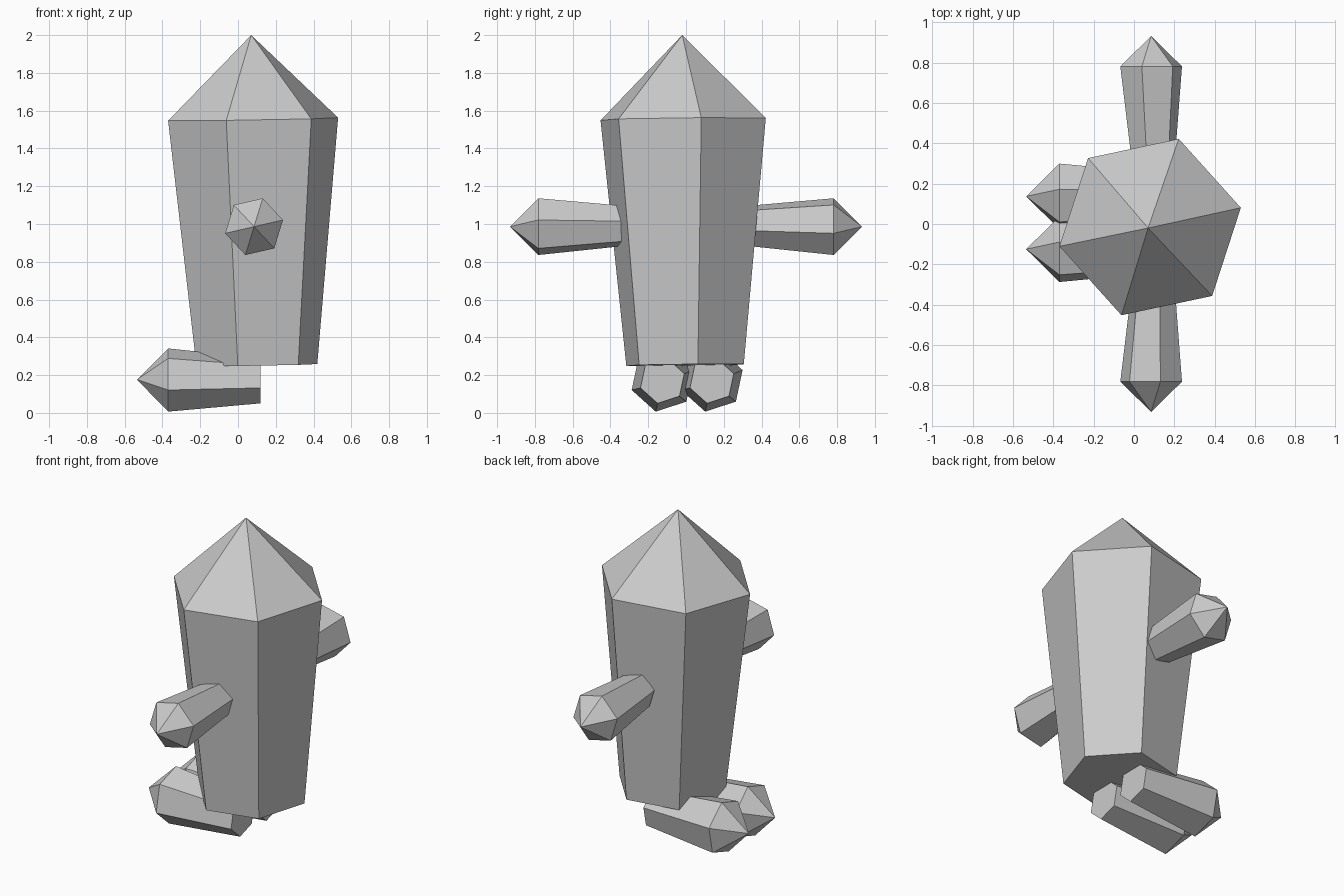
import bpy, bmesh
from math import cos, sin, radians
from mathutils import Vector

if "Cube" in bpy.data.objects:
    bpy.data.objects.remove(bpy.data.objects["Cube"])

grey = bpy.data.materials.new("stone grey")
grey.diffuse_color = (0.6, 0.6, 0.6, 1)
grey.use_nodes = True
grey.node_tree.nodes["Principled BSDF"].inputs["Base Color"].default_value = grey.diffuse_color


def crystal(name, base, ring, tip, u, v, r0, r1, turn, tilt=0.0):
    """Six-sided tapered shaft from base to ring, closed by a pointed tip."""
    u, v = Vector(u), Vector(v)
    bm = bmesh.new()
    rings = []
    for centre, r, t in ((base, r0, tilt), (ring, r1, tilt)):
        verts = []
        for i in range(6):
            a = radians(turn + 60 * i)
            p = Vector(centre) + u * r * cos(a) + v * r * sin(a)
            p.z += t * r * (cos(a) + 0.6 * sin(a))
            verts.append(bm.verts.new(p))
        rings.append(verts)
    apex = bm.verts.new(tip)
    low, high = rings
    bm.faces.new(low)
    for i in range(6):
        j = (i + 1) % 6
        bm.faces.new((low[i], low[j], high[j], high[i]))
        bm.faces.new((high[i], high[j], apex))
    bmesh.ops.recalc_face_normals(bm, faces=bm.faces)
    me = bpy.data.meshes.new(name)
    bm.to_mesh(me)
    bm.free()
    me.materials.append(grey)
    ob = bpy.data.objects.new(name, me)
    bpy.context.collection.objects.link(ob)
    return ob


X, Y, Z = (1, 0, 0), (0, 1, 0), (0, 0, 1)

# Body: large upright crystal, slightly leaning
crystal("body", (0.10, -0.005, 0.253), (0.08, -0.015, 1.555), (0.07, -0.02, 2.0),
        X, Y, 0.327, 0.46, 12, 0.016)

# Arms: small crystals pointing to front and back
for name, s in (("front_arm", -1), ("back_arm", 1)):
    crystal(name, (0.095, s * 0.336, 0.99), (0.085, s * 0.782, 0.986), (0.085, s * 0.932, 0.986),
            (-s, 0, 0), Z, 0.112, 0.157, 13)

# Feet: a pair of crystals lying towards -x
for name, y in (("front_foot", -0.125), ("back_foot", 0.137)):
    crystal(name, (0.12, y, 0.17), (-0.37, y, 0.174), (-0.535, y, 0.176),
            Y, Z, 0.122, 0.171, 18)
